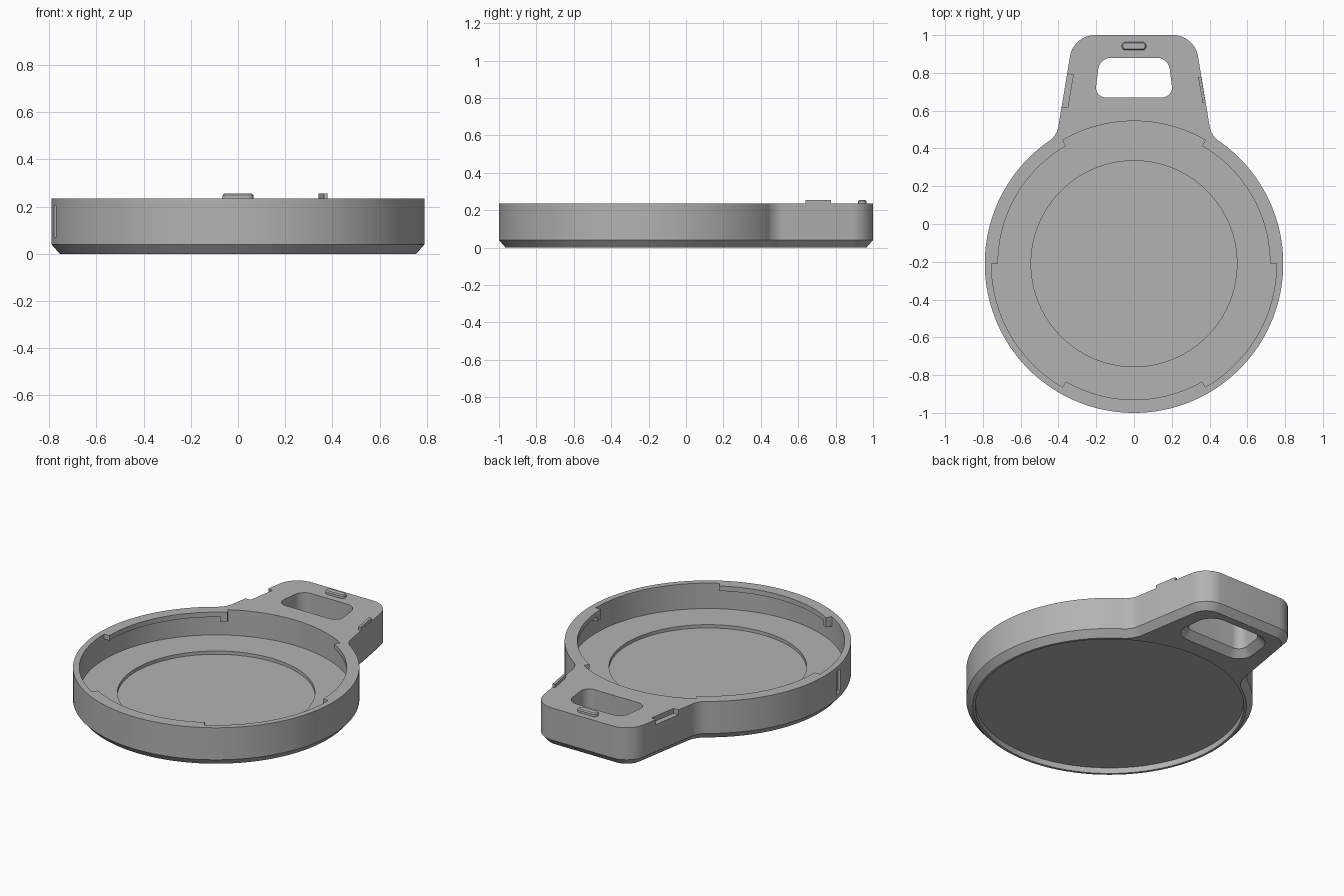
import bpy, bmesh
from math import sin, cos, pi, radians
from mathutils import Vector

cube = bpy.data.objects.get("Cube")
if cube:
    bpy.data.objects.remove(cube)

grey = bpy.data.materials.new("plain_grey")
grey.use_nodes = True
COLOUR = (0.45, 0.45, 0.45, 1)
grey.diffuse_color = COLOUR
grey.node_tree.nodes["Principled BSDF"].inputs["Base Color"].default_value = COLOUR

CY, R, TOP, FLOOR = -0.21, 0.79, 0.235, 0.08


def arc(r, start, end, steps):
    """Points on an arc around the dish centre, angles in degrees."""
    angles = [radians(start + (end - start) * i / steps) for i in range(steps + 1)]
    return [Vector((r * cos(a), CY + r * sin(a))) for a in angles]


def round_corner(before, corner, after, trim, steps=10):
    """Smooth curve replacing one corner of an outline."""
    p0 = corner + (before - corner).normalized() * trim
    p3 = corner + (after - corner).normalized() * trim
    p1, p2 = p0.lerp(corner, 0.55), p3.lerp(corner, 0.55)
    ts = [i / steps for i in range(steps + 1)]
    return [p0 * (1 - t) ** 3 + p1 * 3 * t * (1 - t) ** 2
            + p2 * 3 * t * t * (1 - t) + p3 * t ** 3 for t in ts]


def rounded(corners, trim):
    n = len(corners)
    return [p for i in range(n)
            for p in round_corner(corners[i - 1], corners[i], corners[(i + 1) % n], trim)]


def offset(loop, d):
    """Move a counter-clockwise outline outward by d."""
    out = []
    for i, p in enumerate(loop):
        t = (loop[(i + 1) % len(loop)] - loop[i - 1]).normalized()
        out.append(p + Vector((t.y, -t.x)) * d)
    return out


def prism(name, loop, layers):
    """Stack an outline through (height, outward offset) layers."""
    bm = bmesh.new()
    rings = [[bm.verts.new((p.x, p.y, z)) for p in (offset(loop, d) if d else loop)]
             for z, d in layers]
    for a, b in zip(rings, rings[1:]):
        for i in range(len(loop)):
            j = (i + 1) % len(loop)
            bm.faces.new((a[i], a[j], b[j], b[i]))
    bm.faces.new(rings[0][::-1])
    bm.faces.new(rings[-1])
    bmesh.ops.recalc_face_normals(bm, faces=bm.faces)
    mesh = bpy.data.meshes.new(name)
    bm.to_mesh(mesh)
    bm.free()
    mesh.materials.append(grey)
    obj = bpy.data.objects.new(name, mesh)
    bpy.context.collection.objects.link(obj)
    return obj


def activate(obj):
    bpy.ops.object.select_all(action='DESELECT')
    obj.select_set(True)
    bpy.context.view_layer.objects.active = obj


def cut(target, cutter):
    mod = target.modifiers.new("cut", 'BOOLEAN')
    mod.operation, mod.solver, mod.object = 'DIFFERENCE', 'EXACT', cutter
    activate(target)
    bpy.ops.object.modifier_apply(modifier=mod.name)
    bpy.data.objects.remove(cutter)


def vecs(*points):
    return [Vector(p) for p in points]


# Outer outline: round dish with a tapered hanging tab
neck, shoulder = vecs((0.409, 0.466), (0.32, 1.0))
dish = arc(R, 124.2, 415.8, 160)
right_side = (round_corner(dish[-1], neck, shoulder, 0.045)
              + round_corner(neck, shoulder, Vector((0, 1)), 0.11))
left_side = [Vector((-p.x, p.y)) for p in reversed(right_side)]
outline = dish + right_side + left_side

body = prism("dish_with_tab", outline, [(0, -0.035), (0.04, 0), (TOP, 0)])

# Cavity, inner floor step and shallow recess underneath
for r, low, high in ((0.755, FLOOR, 0.4), (0.545, FLOOR - 0.02, 0.15), (0.74, -0.1, 0.035)):
    cut(body, prism("round_cutter", arc(r, 0, 360, 144)[:-1], [(low, 0), (high, 0)]))

# Tab opening, flared at the underside
opening = rounded(vecs((-0.208, 0.67), (0.208, 0.67), (0.182, 0.88), (-0.182, 0.88)), 0.06)
cut(body, prism("opening_cutter", opening, [(-0.01, 0.05), (0.04, 0), (0.4, 0)]))

# Clip notch in the tab's right edge
notch = vecs((-0.35, 0.62), (-0.322, 0.79), (-0.42, 0.81), (-0.45, 0.62))
cut(body, prism("notch_cutter", notch, [(TOP - 0.03, 0), (0.4, 0)]))

# Small vertical slot in the outer wall
slot = arc(R - 0.014, 189, 193, 4) + arc(R + 0.03, 193, 189, 4)
cut(body, prism("slot_cutter", slot, [(0.07, 0), (0.205, 0)]))

parts = [body]

# Three locking lips, each with a stop block at one end
for k in range(3):
    a = 120 * k
    for name, end, low in (("locking_lip", 60, TOP - 0.03), ("lip_stop", 3, TOP - 0.06)):
        loop = arc(0.765, a, a + end, end // 3 * 2) + arc(0.72, a + end, a, end // 3 * 2)
        parts.append(prism(f"{name}_{k + 1}", loop, [(low, 0), (TOP, 0)]))

# Raised pill at the tab's end
pill = rounded(vecs((-0.065, 0.92), (0.065, 0.92), (0.065, 0.964), (-0.065, 0.964)), 0.0215)
parts.append(prism("tab_pill", pill, [(TOP - 0.01, 0), (TOP + 0.014, 0), (TOP + 0.02, -0.006)]))

# Raised clip on the tab's left edge
clip = vecs((0.364, 0.64), (0.379, 0.64), (0.356, 0.775), (0.34, 0.775))
parts.append(prism("tab_clip", clip, [(TOP - 0.02, 0), (TOP + 0.02, 0)]))

for part in parts:
    activate(part)
    bpy.ops.object.shade_smooth_by_angle(angle=radians(25))
